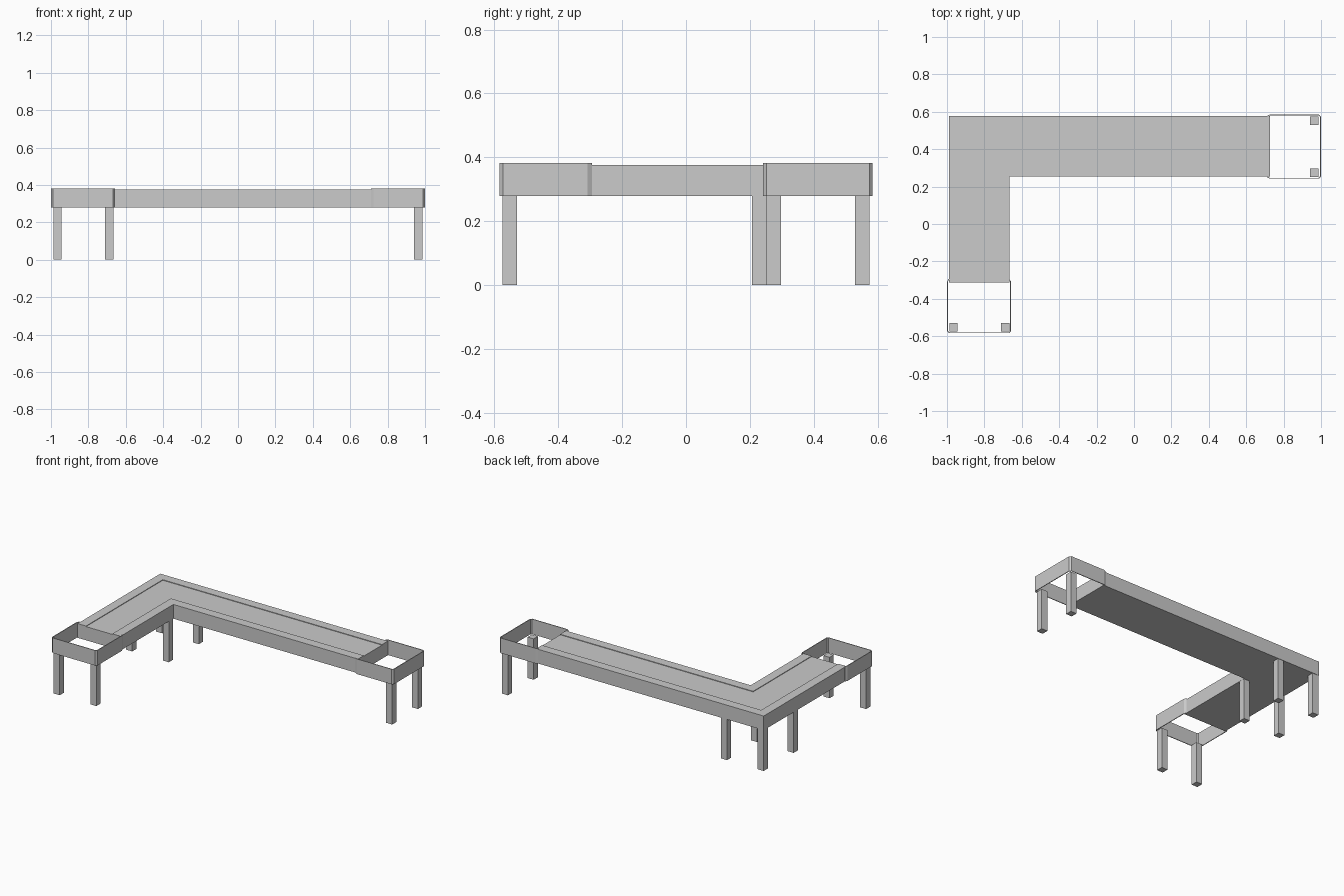
import bpy, bmesh

cube = bpy.data.objects.get("Cube")
if cube:
    bpy.data.objects.remove(cube, do_unlink=True)

grey = bpy.data.materials.new("light grey")
COLOR = (0.595, 0.595, 0.595, 1)
grey.diffuse_color = COLOR
grey.use_nodes = True
grey.node_tree.nodes["Principled BSDF"].inputs["Base Color"].default_value = COLOR

BASE, SEAT, RIM, FRAME_TOP = 0.279, 0.372, 0.376, 0.382


def prism(name, outline, z0, z1):
    """Extrude a flat outline upwards into a solid."""
    bm = bmesh.new()
    face = bm.faces.new([bm.verts.new((x, y, z0)) for x, y in outline])
    top = bmesh.ops.extrude_face_region(bm, geom=[face], use_keep_orig=True)["geom"]
    bmesh.ops.translate(bm, verts=[v for v in top if isinstance(v, bmesh.types.BMVert)],
                        vec=(0, 0, z1 - z0))
    bmesh.ops.recalc_face_normals(bm, faces=bm.faces)
    mesh = bpy.data.meshes.new(name)
    bm.to_mesh(mesh)
    bm.free()
    mesh.materials.append(grey)
    bpy.context.collection.objects.link(bpy.data.objects.new(name, mesh))


# L-shaped bench: body, with a slightly raised border along both long sides
X0, X1, XE = -0.99, -0.666, 0.726
Y0, Y1, YE = 0.577, 0.255, -0.313


def elbow(x, y):
    return [(x, YE), (x, y), (XE, y)]


def border(name, x, y, dx, dy):
    prism(name, elbow(x, y) + elbow(x + dx, y + dy)[::-1], SEAT, RIM)


W = 0.063
prism("bench_body", elbow(X0, Y0) + elbow(X1, Y1)[::-1], BASE, SEAT)
border("outer_border", X0, Y0, W, -W)
border("inner_border", X1, Y1, -W, W)

# Open end frames: thin U-shaped bands with cut corners, gripping the bench ends
OUTSIDE = [(0.163, 0.289), (0.1715, 0.275), (0.1715, 0.011), (0.161, 0)]
INSIDE = [(0.159, 0.289), (0.1665, 0.275), (0.1665, 0.013), (0.159, 0.005)]


def end_frame(name, place):
    def band(half):
        return half + [(-u, v) for u, v in reversed(half)]
    prism(name, [place(u, v) for u, v in band(OUTSIDE) + band(INSIDE)[::-1]],
          BASE, FRAME_TOP)


end_frame("front_end_frame", lambda u, v: (u - 0.8285, v - 0.584))
end_frame("left_end_frame", lambda u, v: (1 - v, u + 0.4135))


# Square legs
def leg(name, x, y, half=0.0225):
    prism(name, [(x - half, y - half), (x + half, y - half),
                 (x + half, y + half), (x - half, y + half)], 0, BASE)


for side, x in (("right", -0.965), ("inner", -0.689)):
    for place, y in (("front", -0.552), ("middle", 0.229), ("back", 0.552)):
        leg(f"{place}_{side}_leg", x, y)
for place, y in (("front", 0.275), ("back", 0.552)):
    leg(f"{place}_left_leg", 0.963, y)
